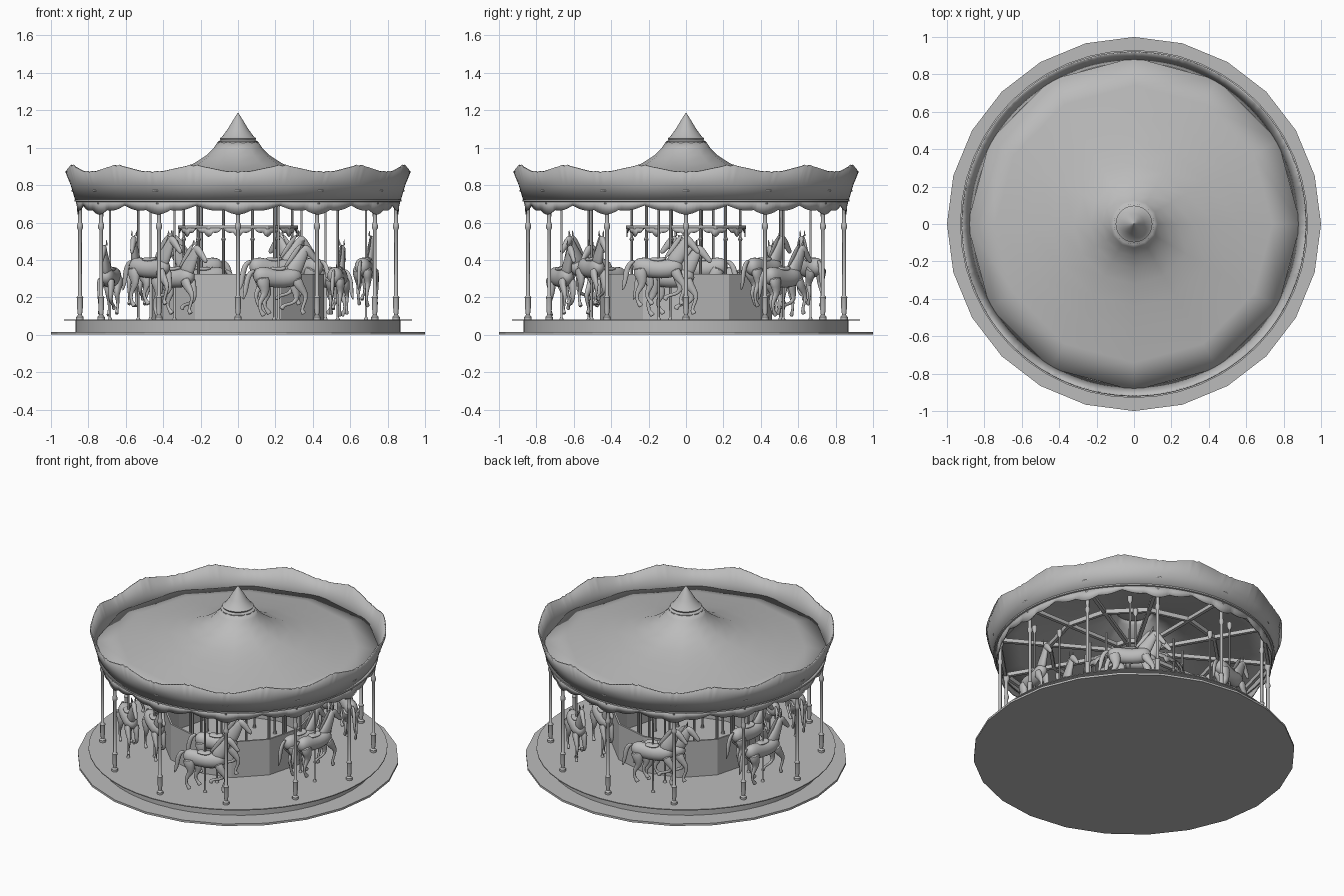
import bpy, bmesh
from math import sin, cos, pi, radians
from mathutils import Vector

old = bpy.data.objects.get("Cube")
if old:
    bpy.data.objects.remove(old)

grey = bpy.data.materials.new("plain_grey")
grey.use_nodes = True
COLOUR = (0.5, 0.5, 0.5, 1)
grey.diffuse_color = COLOUR
grey.node_tree.nodes["Principled BSDF"].inputs["Base Color"].default_value = COLOUR


def finish(name, bm, smooth=None, thickness=0):
    """Turn a bmesh into an object with the shared material."""
    bmesh.ops.recalc_face_normals(bm, faces=bm.faces)
    mesh = bpy.data.meshes.new(name)
    bm.to_mesh(mesh)
    bm.free()
    mesh.materials.append(grey)
    ob = bpy.data.objects.new(name, mesh)
    bpy.context.collection.objects.link(ob)
    if thickness:
        mod = ob.modifiers.new("thickness", "SOLIDIFY")
        mod.thickness = thickness
        mod.offset = 0
    if smooth:
        bpy.ops.object.select_all(action="DESELECT")
        ob.select_set(True)
        bpy.context.view_layer.objects.active = ob
        bpy.ops.object.shade_smooth_by_angle(angle=radians(smooth))
    return ob


def lathe(bm, profile, sides, warp=None, centre=(0, 0)):
    """Revolve (radius, z) points; warp shifts z by angle and ring index."""
    rings = []
    for i, (r, z) in enumerate(profile):
        ring = []
        for k in range(sides):
            a = 2 * pi * k / sides
            dz = warp(a, i) if warp else 0
            ring.append(bm.verts.new((centre[0] + r * cos(a), centre[1] + r * sin(a), z + dz)))
        rings.append(ring)
    for low, high in zip(rings, rings[1:]):
        for k in range(sides):
            n = (k + 1) % sides
            bm.faces.new((low[k], low[n], high[n], high[k]))
    return rings


def turned(name, profile, sides, smooth=None, caps=True, thickness=0, warp=None):
    bm = bmesh.new()
    rings = lathe(bm, profile, sides, warp)
    if caps:
        bm.faces.new(rings[0])
        bm.faces.new(rings[-1])
    return finish(name, bm, smooth, thickness)


def copies(source, name, places):
    """Place linked copies at (x, y, z, heading); the source takes the first."""
    for i, (x, y, z, heading) in enumerate(places):
        ob = source if i == 0 else source.copy()
        if i:
            bpy.context.collection.objects.link(ob)
        ob.name = name
        ob.location = (x, y, z)
        ob.rotation_euler.z = heading


def circle(count, radius, start=0):
    for k in range(count):
        a = start + 2 * pi * k / count
        yield radius * cos(a), radius * sin(a), 0, a


# Ground step and platform
turned("ground_step", [(1, 0), (1, .014)], 24)
turned("platform", [(.87, .01), (.87, .075)], 48, 30)
turned("platform_deck", [(.93, .075), (.93, .081)], 48, 30)

# Roof, smooth tent flowing to the neck
turned("roof", [(.89, .77), (.74, .795), (.58, .822), (.44, .85), (.32, .878), (.235, .913),
                (.17, .955), (.125, 1), (.105, 1.03)], 12, 60, caps=False, thickness=.006)
turned("finial", [(.085, 1.01), (.108, 1.02), (.108, 1.032), (.092, 1.04), (.098, 1.05), (.085, 1.058),
                  (.055, 1.1), (.028, 1.145), (.002, 1.185)], 32, 40)


# Flared fascia with a wavy crest and scalloped valance
def crest(a, ring):
    if ring < 2:
        return 0
    scroll = .008 * max(0, cos(24 * a)) * abs(sin(60 * a))
    return -.017 * cos(12 * a) + scroll


def scallop(a, ring):
    if ring:
        return 0
    return -.016 * cos(12 * a) - .016 * abs(sin(18 * a + pi / 2))


turned("fascia", [(.865, .715), (.89, .8), (.918, .885)], 288, 40, False, .008, crest)
turned("fascia_moulding", [(.862, .71), (.874, .713), (.874, .722), (.862, .726)], 72, 40, False)
turned("valance", [(.855, .675), (.862, .718)], 288, 40, False, .006, scallop)

# Roof frame: radial beams and polygon ring beams
bm = bmesh.new()
bmesh.ops.create_cube(bm, size=1)
for v in bm.verts:
    v.co = Vector((.48 + v.co.x * .76, v.co.y * .022, .735 + v.co.z * .025))
copies(finish("roof_beam", bm), "roof_beam", circle(12, 0))
for name, r in (("outer_ring_beam", .84), ("middle_ring_beam", .52), ("hub_ring_beam", .13)):
    turned(name, [(r, .72), (r + .02, .72), (r + .02, .75), (r, .75), (r, .72)], 12, None, False)

# Outer columns with turned feet and collars
column = turned("outer_column", [(.02, .08), (.02, .095), (.011, .105), (.015, .14), (.015, .19), (.018, .2),
                                 (.01, .21), (.01, .56), (.016, .57), (.016, .585), (.011, .6),
                                 (.012, .69), (.02, .7), (.02, .74)], 12, 40)
copies(column, "outer_column", circle(12, .845))

# Central enclosure with its own little ring canopy
turned("centre_wall", [(.455, .08), (.455, .325)], 12, None, False, .012)
turned("centre_ring", [(.29, .565), (.32, .565), (.32, .585), (.29, .585), (.29, .565)], 12, None, False)
turned("centre_valance", [(.315, .555), (.315, .57)], 144, 40, False, .005, scallop)
post = turned("centre_post", [(.012, .08), (.008, .1), (.008, .5), (.013, .51), (.008, .52), (.008, .73)], 8, 40)
copies(post, "centre_post", circle(12, .3, pi / 12))


# Horse: tapered tubes given as side, then (forward, up, radius) in hundredths
def tube(bm, side, points, flat=1.0, sides=10):
    pts = [Vector((x, 0, z)) / 100 for x, z, r in points]
    rings = []
    for i, p in enumerate(pts):
        along = (pts[min(i + 1, len(pts) - 1)] - pts[max(i - 1, 0)]).normalized()
        across = Vector((-along.z, 0, along.x))
        r = points[i][2] / 100
        ring = []
        for k in range(sides):
            a = 2 * pi * k / sides
            offset = across * (r * cos(a)) + Vector((0, side / 100 + flat * r * sin(a), 0))
            ring.append(bm.verts.new(p + offset))
        rings.append(ring)
    for low, high in zip(rings, rings[1:]):
        for k in range(sides):
            n = (k + 1) % sides
            bm.faces.new((low[k], low[n], high[n], high[k]))
    bm.faces.new(rings[0])
    bm.faces.new(rings[-1])


bm = bmesh.new()
# trunk, neck, head
tube(bm, 0, [(-14, 1, 1.5), (-12.5, 1, 4.5), (-9, 1, 5.6), (-2, -.5, 5.2), (5, -.5, 5.3), (10, 1, 5.2), (13, 2, 2)], .85)
tube(bm, 0, [(7, 1, 5), (10, 6, 4.4), (13, 11, 3.2), (15, 15, 2.6), (16, 16.5, 1.2)], .6)
tube(bm, 0, [(13.5, 16.5, 1.3), (15.5, 15.5, 2.6), (18, 13, 2.1), (20.5, 10, 1.5), (21.5, 8.8, 1.4), (22, 8, .6)], .75)
# mane and tail
tube(bm, 0, [(3, 5, .6), (7, 10, 1.4), (10, 14.5, 1.5), (13, 18, .6)], .4)
tube(bm, 0, [(-13, 4, .8), (-16, 3, 1.5), (-18, -2, 1.7), (-18.5, -8, 1.3), (-20, -12, .4)], .7)
for s in (-1, 1):
    tube(bm, s * 1.2, [(14, 17, .8), (14, 18.5, .7), (14.5, 20.5, .1)], .7, 6)
# legs in a gallop, near and far sides differing
legs = [(-2.8, [(9, 0, 3.6), (11, -5, 2.6), (15, -9, 1.5), (14, -13, 1), (12, -17, .9), (13, -18.5, 1.5), (13.5, -19.5, 1.5)]),
        (2.8, [(9, 0, 3.6), (10, -6, 2.5), (12, -12, 1.5), (8, -14, 1), (4, -14.5, .9), (3, -16, 1.5), (2.5, -17, 1.4)]),
        (-2.8, [(-10, 1, 4.8), (-9, -5, 3.4), (-8, -9, 2), (-12, -13, 1.2), (-11, -18, .9), (-9.5, -19.5, 1.5), (-9, -20.5, 1.5)]),
        (2.8, [(-10, 1, 4.8), (-7, -5, 3.4), (-4, -9, 2), (-8, -13, 1.2), (-6, -17, .9), (-4.5, -18.5, 1.5), (-4, -19.5, 1.5)])]
for side, points in legs:
    tube(bm, side, points, .7)
# saddle
tube(bm, 0, [(-5, 4.5, .6), (-3.5, 5, 1.3), (0, 4.2, 1.2), (3, 5, 1.3), (4, 5.5, .5)], 2.4)
horse = finish("horse", bm, 80)
horse.modifiers.new("rounding", "SUBSURF").levels = 1
horse.modifiers["rounding"].render_levels = 1

# Six pairs riding anticlockwise, raised and lowered in turn
places = []
for k in range(6):
    for lane, radius in enumerate((.7, .54)):
        a = radians(60 * k - 72 + 3 * lane)
        lift = .305 if (k + lane) % 2 == 0 else .355
        places.append((radius * cos(a), radius * sin(a), lift, a + pi / 2))
copies(horse, "horse", places)

pole = turned("horse_pole", [(.012, .08), (.006, .095), (.006, .68), (.016, .7), (.016, .73)], 10, 40)
copies(pole, "horse_pole", [(x, y, 0, a) for x, y, z, a in places])
